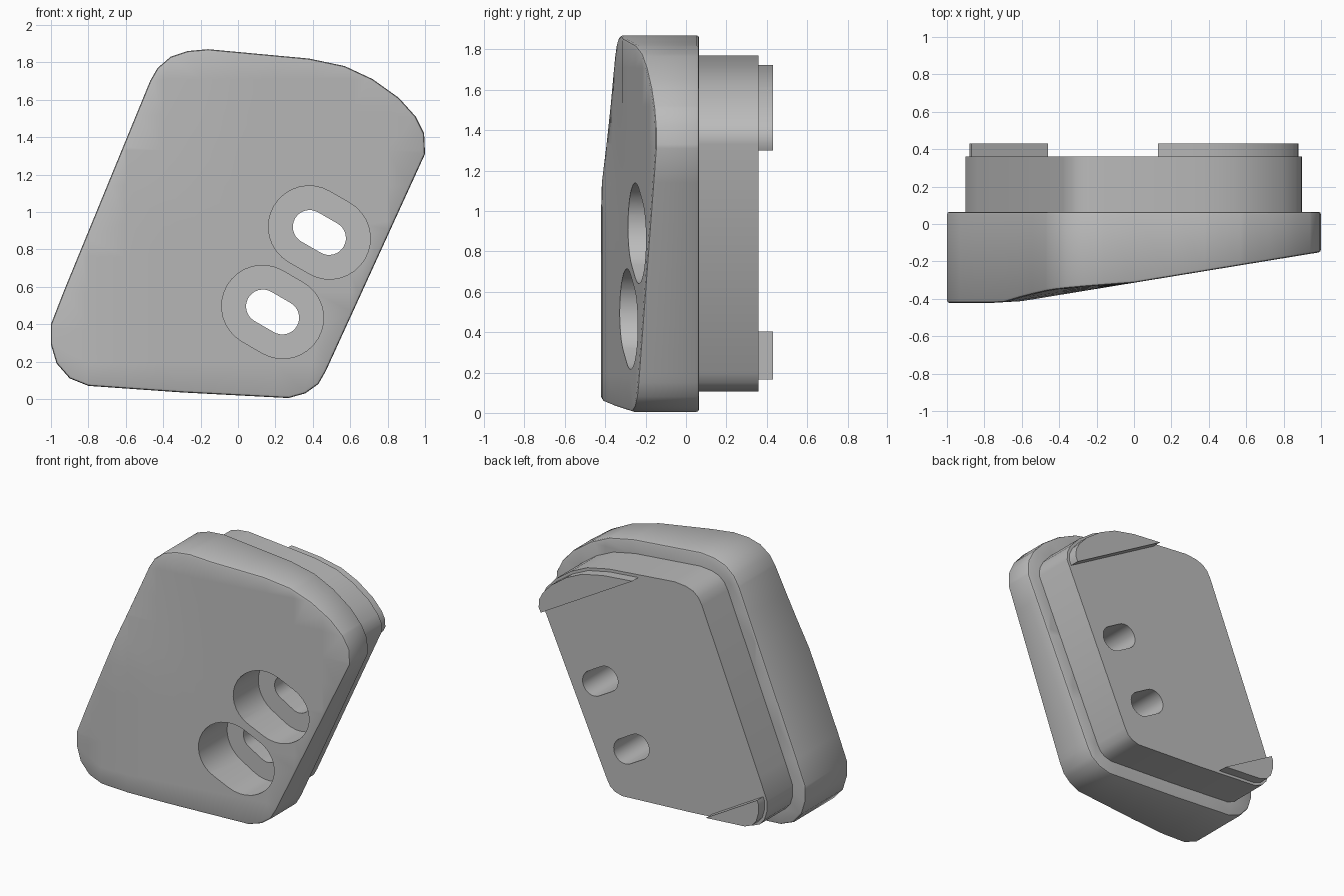
import bpy, bmesh, math
from mathutils import Vector

cube = bpy.data.objects.get("Cube")
if cube:
    bpy.data.objects.remove(cube, do_unlink=True)

grey = bpy.data.materials.new("plain grey")
grey.use_nodes = True
grey.diffuse_color = (0.5, 0.5, 0.5, 1)
grey.node_tree.nodes["Principled BSDF"].inputs["Base Color"].default_value = (0.5, 0.5, 0.5, 1)

# Slanted rounded outline in x and z, counter-clockwise from the front
OUTLINE = [Vector(p) for p in (
    (-.8, .07), (-.3, .035), (.27, .005), (.36, .03), (.43, .08), (.47, .15),
    (1, 1.31), (.995, 1.42), (.95, 1.51), (.86, 1.61), (.72, 1.71), (.57, 1.78),
    (.38, 1.82), (-.16, 1.87), (-.27, 1.86), (-.36, 1.83), (-.43, 1.77),
    (-.47, 1.70), (-.93, .58), (-1, .4), (-1, .29), (-.97, .19), (-.9, .11))]
HOLES = [(.435, .89), (.185, .465)]
SLOT_ANGLE = math.radians(-30)


def inset(points, d):
    result = []
    for i, p in enumerate(points):
        a = (p - points[i - 1]).normalized()
        b = (points[(i + 1) % len(points)] - p).normalized()
        na, nb = Vector((-a.y, a.x)), Vector((-b.y, b.x))
        result.append(p + (na + nb) * d / (1 + na.dot(nb)))
    return result


def prism(points, front, back):
    bm = bmesh.new()
    face = bm.faces.new([bm.verts.new((p[0], front, p[1])) for p in points])
    ext = bmesh.ops.extrude_face_region(bm, geom=[face], use_keep_orig=True)
    for v in ext["geom"]:
        if isinstance(v, bmesh.types.BMVert):
            v.co.y = back
    bmesh.ops.recalc_face_normals(bm, faces=bm.faces)
    return bm


def cut(bm, point, normal, **options):
    return bmesh.ops.bisect_plane(bm, geom=bm.verts[:] + bm.edges[:] + bm.faces[:],
                                  plane_co=point, plane_no=normal, **options)


def bevel_rims(bm, width):
    rims = [e for e in bm.edges if abs(e.verts[0].co.y - e.verts[1].co.y) < 1e-5]
    bmesh.ops.bevel(bm, geom=rims, offset=width, segments=2, profile=.5, affect="EDGES")


def make(name, bm):
    bmesh.ops.recalc_face_normals(bm, faces=bm.faces)
    mesh = bpy.data.meshes.new(name)
    bm.to_mesh(mesh)
    bm.free()
    mesh.materials.append(grey)
    obj = bpy.data.objects.new(name, mesh)
    bpy.context.collection.objects.link(obj)
    return obj


def stadium(center, half, radius, steps=16):
    axis = Vector((math.cos(SLOT_ANGLE), math.sin(SLOT_ANGLE)))
    points = []
    for side in (1, -1):
        for i in range(steps + 1):
            t = SLOT_ANGLE + math.pi * (i / steps - .5) + (math.pi if side < 0 else 0)
            points.append(Vector(center) + axis * half * side
                          + radius * Vector((math.cos(t), math.sin(t))))
    return points


def select_only(obj):
    bpy.ops.object.select_all(action="DESELECT")
    obj.select_set(True)
    bpy.context.view_layer.objects.active = obj


def drill(obj, half, radius, depth):
    for center in HOLES:
        cutter = make("hole_cutter", prism(stadium(center, half, radius), -1, depth))
        cutter.hide_render = True
        mod = obj.modifiers.new("hole", "BOOLEAN")
        mod.operation, mod.solver, mod.object = "DIFFERENCE", "EXACT", cutter
        select_only(obj)
        bpy.ops.object.modifier_apply(modifier=mod.name)
        bpy.data.objects.remove(cutter, do_unlink=True)


def front_depth(x, z):
    slope = -.314 + .164 * x + .1 * max(0, z - 1) * max(0, -x)
    return max(-.422, slope)


# Outer body with a sloping, gently warped front
bm = prism(OUTLINE, -.3, .065)
bevel_rims(bm, .014)
for i in range(1, 10):
    cut(bm, (-1 + i * .2, 0, 0), (1, 0, 0))
    cut(bm, (0, 0, i * .19), (0, 0, 1))
for v in bm.verts:
    if v.co.y < -.1:
        v.co.y += .3 + front_depth(v.co.x, v.co.z)
bmesh.ops.triangulate(bm, faces=[f for f in bm.faces if f.normal.y < -.5])
body = make("outer_body", bm)

# Inset block behind it
block = make("rear_block", prism(inset(OUTLINE, .1), .06, .36))

# Counterbores stop inside the body, slots run right through
drill(body, .063, .218, 0)
drill(body, .06, .09, 1)
drill(block, .06, .09, 1)

# Raised corner tabs on the rear, each cut off by a slanted chord
parts = [body, block]
normal = Vector((.5, 0, .866))
for name, distance, upper in (("upper_tab", 1.556, True), ("lower_tab", -.086, False)):
    bm = prism(inset(OUTLINE, .12), .36, .43)
    res = cut(bm, normal * distance, normal, clear_inner=upper, clear_outer=not upper)
    edges = [e for e in res["geom_cut"] if isinstance(e, bmesh.types.BMEdge)]
    bmesh.ops.holes_fill(bm, edges=edges, sides=0)
    parts.append(make(name, bm))

for obj in parts:
    select_only(obj)
    bpy.ops.object.shade_smooth_by_angle(angle=math.radians(32))
